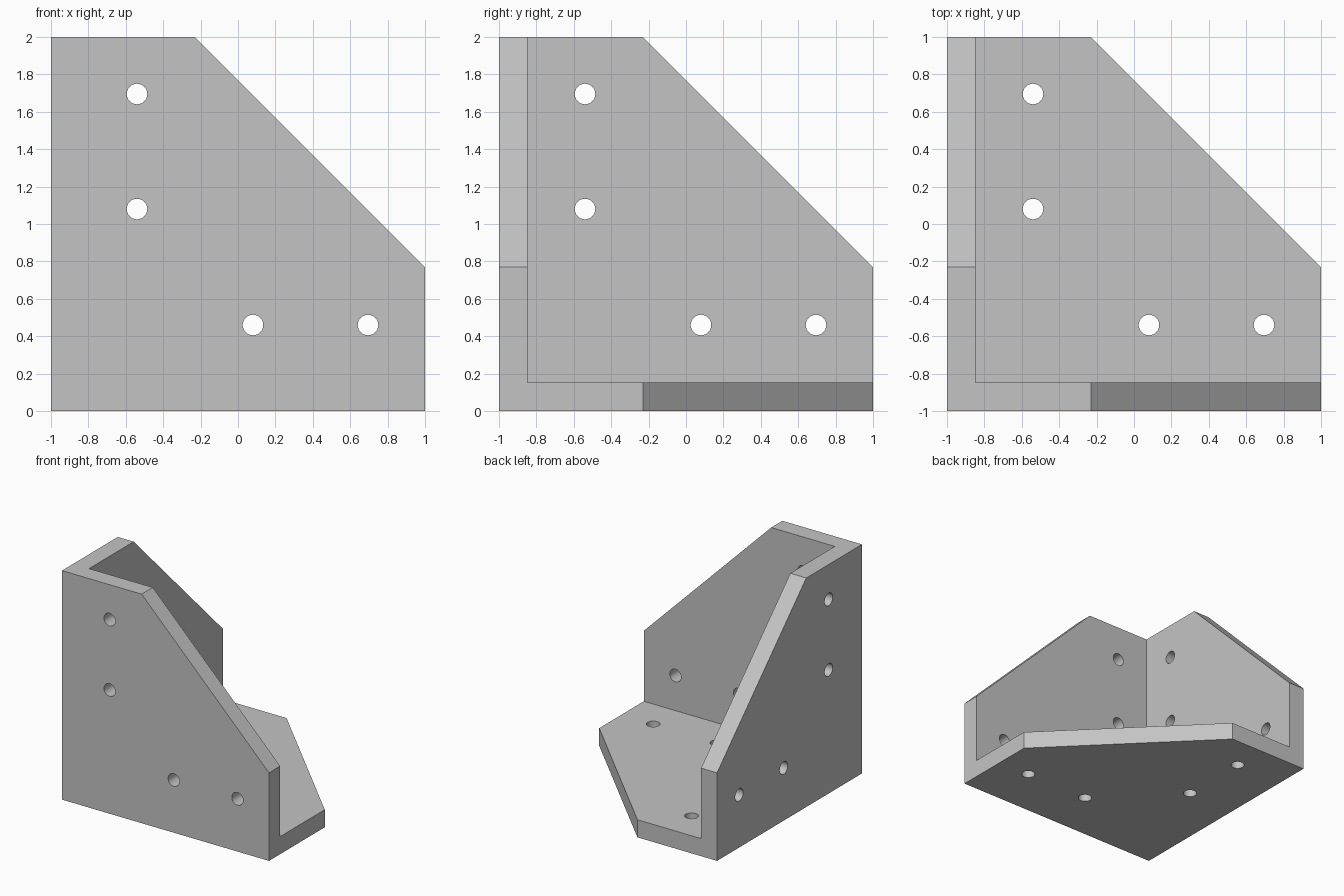
import bpy, bmesh, math
from mathutils import Matrix, Vector

cube = bpy.data.objects.get("Cube")
if cube:
    bpy.data.objects.remove(cube, do_unlink=True)

THICK = 2 / 13          # plate thickness
CHAMFER = 16 / 13       # leg of the cut-off corner
HOLE_RADIUS = 0.055
HOLES = [(-0.54, 0.695), (-0.54, 0.08), (0.08, -0.54), (0.695, -0.54)]
CENTRE = Matrix.Translation((0, 0, 1))

grey = bpy.data.materials.new("plain grey")
grey.use_nodes = True
colour = (0.55, 0.55, 0.55, 1)
grey.diffuse_color = colour
grey.node_tree.nodes["Principled BSDF"].inputs["Base Color"].default_value = colour


def make_object(name, bm):
    bmesh.ops.recalc_face_normals(bm, faces=bm.faces)
    mesh = bpy.data.meshes.new(name)
    bm.to_mesh(mesh)
    bm.free()
    mesh.materials.append(grey)
    obj = bpy.data.objects.new(name, mesh)
    bpy.context.collection.objects.link(obj)
    return obj


def box(name, low, high):
    bm = bmesh.new()
    size, mid = high - low, (high + low) / 2
    bmesh.ops.create_cube(bm, size=1, matrix=CENTRE @ Matrix.Translation((mid,) * 3) @ Matrix.Scale(size, 4))
    return make_object(name, bm)


def wedge(name, turn):
    # Triangular prism running along y that removes one plate corner
    bm = bmesh.new()
    reach = 1.2
    start = 2 - CHAMFER - reach
    profile = [(reach, start), (reach, reach), (start, reach)]
    face = bm.faces.new([bm.verts.new((a, -reach, b)) for a, b in profile])
    new = bmesh.ops.extrude_face_region(bm, geom=[face])["geom"]
    verts = [v for v in new if isinstance(v, bmesh.types.BMVert)]
    bmesh.ops.translate(bm, verts=verts, vec=(0, 2 * reach, 0))
    bmesh.ops.transform(bm, matrix=CENTRE @ turn, verts=bm.verts)
    return make_object(name, bm)


def drills(name, turn):
    # Four screw holes through one plate
    bm = bmesh.new()
    for a, b in HOLES:
        place = Matrix.Translation((a, THICK / 2 - 1, b)) @ Matrix.Rotation(math.pi / 2, 4, "X")
        bmesh.ops.create_cone(bm, cap_ends=True, segments=32, radius1=HOLE_RADIUS,
                              radius2=HOLE_RADIUS, depth=THICK * 2, matrix=CENTRE @ turn @ place)
    return make_object(name, bm)


# Corner bracket: a block hollowed out to leave three plates
bracket = box("corner_bracket", -1, 1)
cutters = [box("hollow_cutter", THICK - 1, 1.3)]

# The same corner cut and holes on the front, right-hand and base plates
for i, plate in enumerate(("front", "side", "base")):
    turn = Matrix.Rotation(i * math.tau / 3, 4, Vector((1, 1, 1)))
    cutters += [wedge(plate + "_corner_cutter", turn), drills(plate + "_hole_cutter", turn)]

bpy.ops.object.select_all(action="DESELECT")
bracket.select_set(True)
bpy.context.view_layer.objects.active = bracket
for cutter in cutters:
    cutter.hide_render = True
    cut = bracket.modifiers.new(cutter.name, "BOOLEAN")
    cut.operation = "DIFFERENCE"
    cut.solver = "EXACT"
    cut.object = cutter
    bpy.ops.object.modifier_apply(modifier=cut.name)
    bpy.data.objects.remove(cutter, do_unlink=True)

bpy.ops.object.shade_smooth_by_angle(angle=math.radians(30))
